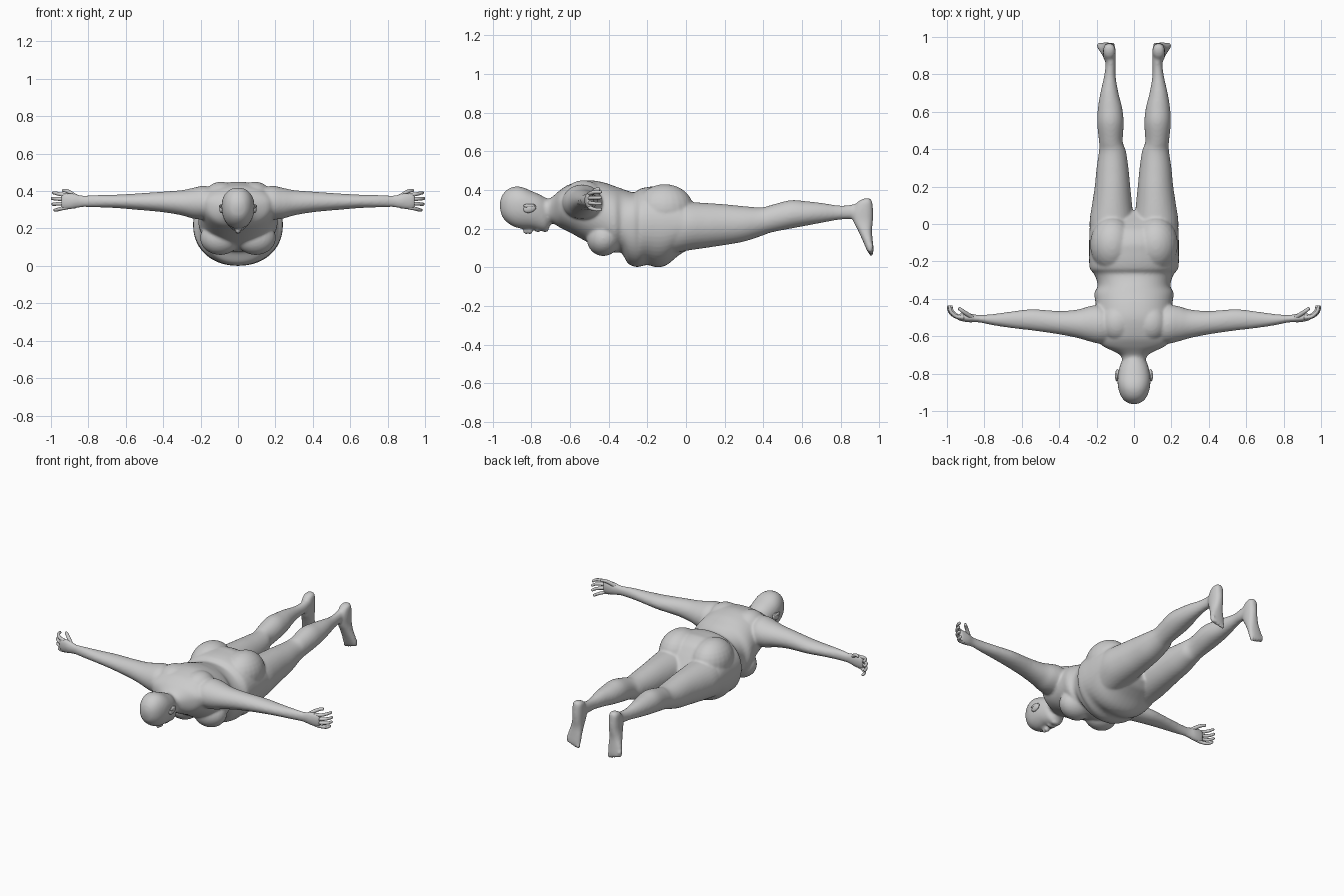
import bpy, bmesh, math
from mathutils import Vector, Matrix

# cross-section axes for each loft direction
PLANES = {"x": (0, 1, 2), "y": (1, 0, 2), "z": (2, 0, 1)}


def spline(rows, steps=4):
    """Catmull-Rom interpolation through rows of numbers."""
    rows = [Vector(r) for r in rows]
    out = []
    for i in range(len(rows) - 1):
        p0, p1 = rows[max(i - 1, 0)], rows[i]
        p2, p3 = rows[i + 1], rows[min(i + 2, len(rows) - 1)]
        for k in range(steps):
            t = k / steps
            out.append(0.5 * (2 * p1 + (p2 - p0) * t + (2 * p0 - 5 * p1 + 4 * p2 - p3) * t * t
                              + (3 * p1 - p0 - 3 * p2 + p3) * t ** 3))
    return out + [rows[-1]]


def loft(bm, axis, rows, side=1, n=32, power=2.0):
    """Rows: position, a min, a max, b min, b max, b level of greatest width."""
    t_ax, a_ax, b_ax = PLANES[axis]
    rings = []
    for t, a0, a1, b0, b1, m in spline(rows):
        ring = []
        for k in range(n):
            ang = 2 * math.pi * k / n
            c, s = math.cos(ang), math.sin(ang)
            c = math.copysign(abs(c) ** (2 / power), c)
            s = math.copysign(abs(s) ** (2 / power), s)
            co = [0, 0, 0]
            co[t_ax] = t
            co[a_ax] = (a0 + a1) / 2 + (a1 - a0) / 2 * c
            co[b_ax] = m + s * ((b1 - m) if s > 0 else (m - b0))
            co[0] *= side
            ring.append(bm.verts.new(co))
        rings.append(ring)
    faces = [bm.faces.new((p[k], p[(k + 1) % n], q[(k + 1) % n], q[k]))
             for p, q in zip(rings, rings[1:]) for k in range(n)]
    faces += [bm.faces.new(rings[0]), bm.faces.new(rings[-1])]
    bmesh.ops.recalc_face_normals(bm, faces=faces)


def ball(bm, loc, radii, tilt=0):
    mat = Matrix.Translation(loc) @ Matrix.Rotation(tilt, 4, "X") @ Matrix.Diagonal((*radii, 1))
    bmesh.ops.create_uvsphere(bm, u_segments=24, v_segments=14, radius=1, matrix=mat)


def finish(bm, name):
    mesh = bpy.data.meshes.new(name)
    for f in bm.faces:
        f.smooth = True
    bm.to_mesh(mesh)
    bm.free()
    ob = bpy.data.objects.new(name, mesh)
    bpy.context.collection.objects.link(ob)
    return ob


def symmetric(rows):
    """y, half width, bottom, top, widest level -> loft rows."""
    return [(y, -w, w, b, t, m) for y, w, b, t, m in rows]


body = bmesh.new()

# torso and neck
loft(body, "y", symmetric([
    (-.76, .06, .24, .35, .30), (-.71, .068, .23, .355, .30), (-.685, .10, .225, .37, .31),
    (-.65, .17, .205, .40, .33), (-.60, .195, .18, .43, .33), (-.51, .20, .13, .45, .31),
    (-.43, .205, .09, .44, .27), (-.37, .212, .075, .42, .24), (-.335, .195, .075, .408, .23),
    (-.30, .20, .02, .395, .22), (-.265, .215, .003, .388, .22), (-.24, .236, .003, .405, .22),
    (-.20, .24, .012, .415, .22), (-.15, .24, .0, .42, .22), (-.10, .24, .012, .42, .22),
    (-.04, .238, .06, .395, .22), (.0, .232, .085, .35, .22), (.035, .20, .105, .30, .21),
    (.07, .10, .14, .25, .20)]), n=48, power=2.15)

# head
loft(body, "y", symmetric([
    (-.963, .012, .31, .335, .322), (-.952, .042, .265, .37, .32), (-.925, .067, .232, .402, .32),
    (-.885, .083, .208, .418, .32), (-.845, .088, .20, .414, .32), (-.80, .085, .198, .395, .31),
    (-.76, .076, .19, .378, .30), (-.73, .064, .186, .362, .28), (-.712, .05, .198, .355, .28),
    (-.695, .04, .235, .345, .29)]), power=2.2)
ball(body, (0, -.818, .193), (.014, .03, .02), .35)      # nose
ball(body, (0, -.805, .185), (.02, .011, .014))          # nostrils
ball(body, (0, -.768, .19), (.028, .012, .010))          # lips
ball(body, (0, -.728, .195), (.028, .018, .014))         # chin

for s in (1, -1):
    # chest, buttock and shoulder blade masses
    ball(body, (s * .095, -.425, .15), (.108, .088, .092), -.35)
    ball(body, (s * .117, -.11, .30), (.118, .15, .13))
    ball(body, (s * .09, -.53, .37), (.09, .10, .08))

    # leg
    loft(body, "y", [
        (-.12, .02, .225, .06, .36, .21), (.0, .002, .238, .085, .34, .215),
        (.10, .010, .225, .10, .333, .215), (.20, .02, .21, .115, .326, .22),
        (.30, .03, .20, .133, .316, .225), (.39, .043, .187, .162, .31, .235),
        (.44, .06, .187, .18, .322, .25), (.54, .055, .197, .20, .347, .27),
        (.62, .063, .193, .215, .342, .275), (.70, .083, .18, .23, .333, .28),
        (.79, .098, .16, .246, .32, .28), (.86, .098, .152, .25, .325, .285),
        (.92, .10, .16, .265, .345, .305)], s)

    # foot, hanging down from the ankle
    loft(body, "z", [
        (.357, .118, .145, .925, .95, .94), (.34, .102, .162, .89, .963, .93),
        (.29, .098, .166, .86, .968, .92), (.24, .099, .168, .865, .967, .92),
        (.19, .101, .178, .89, .962, .93), (.14, .101, .192, .913, .966, .945),
        (.10, .101, .199, .93, .97, .95), (.078, .106, .194, .94, .97, .955)], s, power=2.3)
    for i in range(5):
        ball(body, (s * (.113 + .019 * i), .957, .075 + .004 * i * i / 2),
             (.0125 if i == 0 else .0095, .012, .019))

    # arm and palm
    loft(body, "x", [
        (.10, -.63, -.47, .28, .41, .34), (.18, -.64, -.435, .25, .428, .335),
        (.24, -.627, -.44, .253, .417, .335), (.30, -.61, -.457, .27, .405, .335),
        (.40, -.59, -.465, .287, .397, .34), (.54, -.57, -.456, .30, .387, .343),
        (.65, -.557, -.467, .309, .381, .345), (.75, -.542, -.481, .313, .379, .346),
        (.83, -.526, -.486, .314, .376, .346), (.88, -.526, -.478, .305, .388, .347),
        (.92, -.52, -.478, .300, .39, .347), (.945, -.512, -.482, .305, .385, .345)], s)

body_ob = finish(body, "body")
remesh = body_ob.modifiers.new("skin", "REMESH")
remesh.mode = "VOXEL"
remesh.voxel_size = .0075
remesh.use_smooth_shade = True
soft = body_ob.modifiers.new("soften", "SMOOTH")
soft.factor = .5
soft.iterations = 7


def finger(bm, points, r):
    """Tapered tube through the points with rounded tip."""
    pts = spline(points, 5)
    rings, n = [], 10
    for i, p in enumerate(pts):
        d = (pts[min(i + 1, len(pts) - 1)] - pts[max(i - 1, 0)]).normalized()
        u = d.cross(Vector((0, 0, 1))).normalized()
        v = d.cross(u)
        f = i / (len(pts) - 1)
        rad = r * (1 - .3 * f) * (.5 if f == 1 else 1)
        rings.append([bm.verts.new(p + rad * (math.cos(a) * u + math.sin(a) * v))
                      for a in (2 * math.pi * k / n for k in range(n))])
    for p, q in zip(rings, rings[1:]):
        for k in range(n):
            bm.faces.new((p[k], p[(k + 1) % n], q[(k + 1) % n], q[k]))
    bm.faces.new(rings[0])
    bm.faces.new(rings[-1])
    bmesh.ops.recalc_face_normals(bm, faces=bm.faces)


for s, label in ((1, "left"), (-1, "right")):
    # fingers and thumb, curling towards the feet
    hand = bmesh.new()
    for z, dz, reach in ((.378, .012, -.006), (.356, .004, 0), (.334, -.004, -.002), (.313, -.014, -.014)):
        finger(hand, [(s * .91, -.50, z), (s * (.955 + reach), -.494, z + dz * .4),
                      (s * (.985 + reach), -.468, z + dz), (s * (.993 + reach), -.435, z + dz)], .0115)
    finger(hand, [(s * .865, -.50, .368), (s * .895, -.48, .39),
                  (s * .92, -.463, .402), (s * .938, -.448, .403)], .0125)
    finish(hand, label + "_fingers")

    # ear with a hollow behind the rim
    ear = bmesh.new()
    ball(ear, (s * .088, -.808, .305), (.012, .034, .022), .3)
    bmesh.ops.create_uvsphere(ear, u_segments=16, v_segments=10, radius=1,
                              matrix=Matrix.Translation((s * .094, -.812, .318))
                              @ Matrix.Diagonal((.007, .03, .010, 1)))
    finish(ear, label + "_ear")
